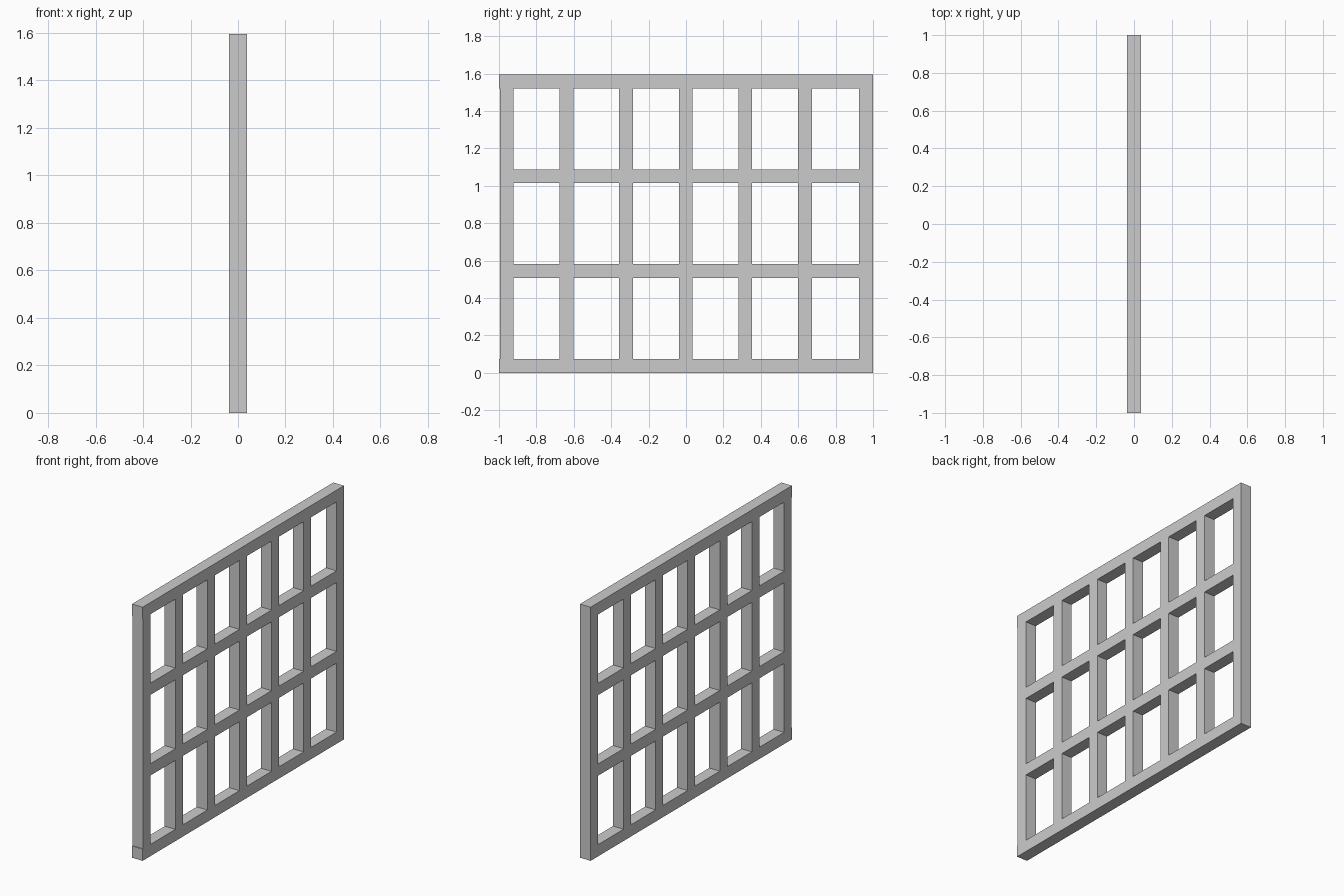
import bpy, bmesh

if "Cube" in bpy.data.objects:
    bpy.data.objects.remove(bpy.data.objects["Cube"])

T = 0.074                      # bar width and panel thickness
H = 1.595                      # panel height

# Post and rail edges across the panel
posts = [(c - T / 2, c + T / 2) for c in (-0.958, -0.638, -0.32, -0.001, 0.317, 0.636, 0.963)]
rails = [(i * (H - T) / 3, i * (H - T) / 3 + T) for i in range(4)]

# Column and row lines; column 0 is the narrow lip where end rails pass the left post
ys = [-1.0] + [e for p in posts for e in p]
zs = [e for r in rails for e in r]
last_row = len(zs) - 2


def is_solid(col, row):
    if col == 0:
        return row in (0, last_row)
    return col % 2 == 1 or row % 2 == 0


# Lattice face: one quad per solid cell
bm = bmesh.new()
v = [[bm.verts.new((-T / 2, y, z)) for z in zs] for y in ys]
for c in range(len(ys) - 1):
    for r in range(len(zs) - 1):
        if is_solid(c, r):
            bm.faces.new((v[c][r], v[c][r + 1], v[c + 1][r + 1], v[c + 1][r]))
bmesh.ops.delete(bm, geom=[p for p in bm.verts if not p.link_faces], context='VERTS')

# Thickness
res = bmesh.ops.extrude_face_region(bm, geom=bm.faces[:], use_keep_orig=True)
bmesh.ops.translate(bm, vec=(T, 0, 0),
                    verts=[g for g in res["geom"] if isinstance(g, bmesh.types.BMVert)])
bmesh.ops.recalc_face_normals(bm, faces=bm.faces[:])

mesh = bpy.data.meshes.new("lattice_panel")
bm.to_mesh(mesh)
bm.free()
bpy.context.collection.objects.link(bpy.data.objects.new("lattice_panel", mesh))
